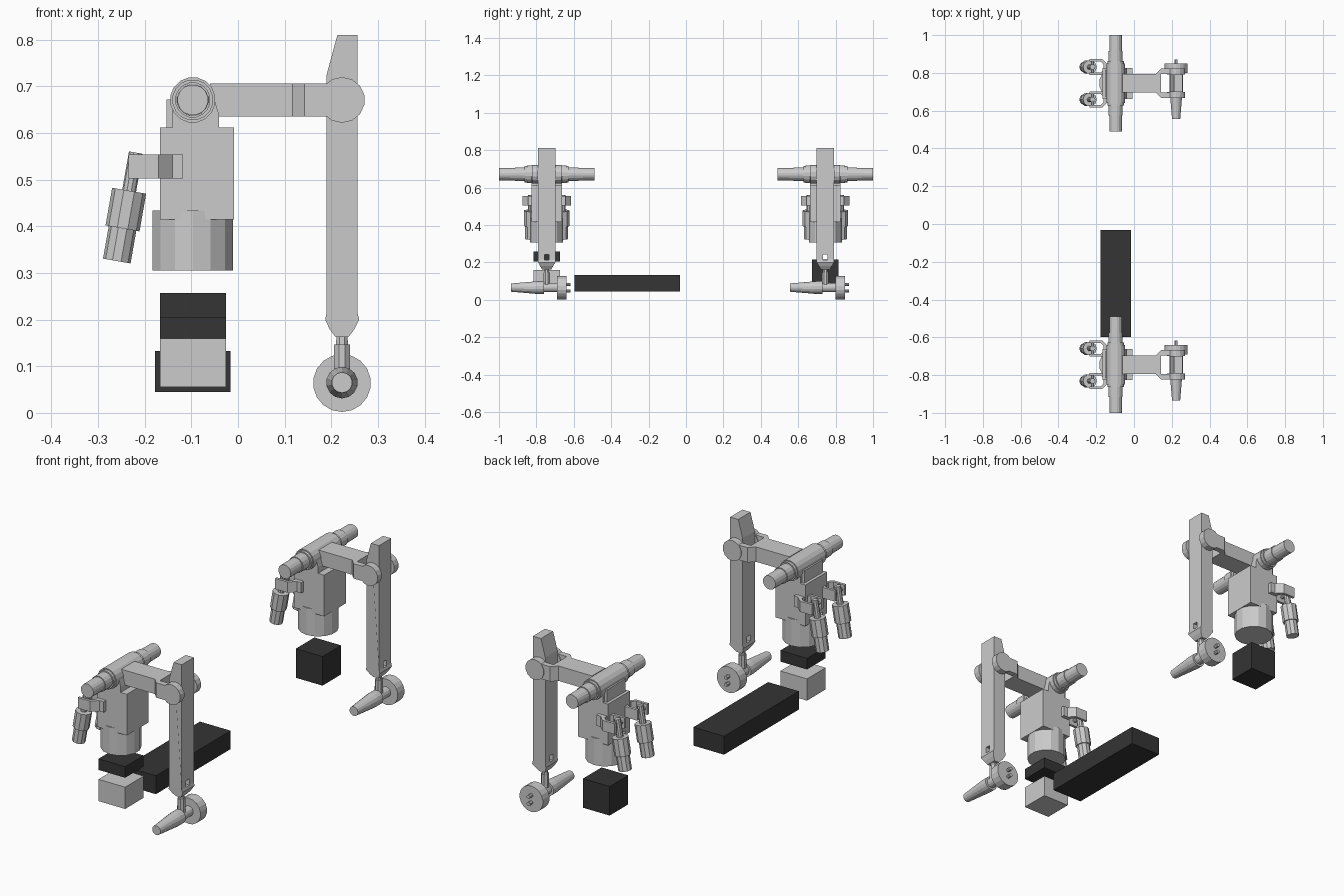
import bpy, bmesh
from mathutils import Vector

if "Cube" in bpy.data.objects:
    bpy.data.objects.remove(bpy.data.objects["Cube"])

dark = bpy.data.materials.new("dark")
dark.diffuse_color = (0.035, 0.035, 0.035, 1)
dark.use_nodes = True
dark.node_tree.nodes["Principled BSDF"].inputs["Base Color"].default_value = dark.diffuse_color


def finish(name, bm, mat=None):
    bmesh.ops.recalc_face_normals(bm, faces=bm.faces)
    me = bpy.data.meshes.new(name)
    bm.to_mesh(me)
    bm.free()
    ob = bpy.data.objects.new(name, me)
    bpy.context.collection.objects.link(ob)
    if mat:
        me.materials.append(mat)
    return ob


def box(name, x0, x1, y0, y1, z0, z1, mat=None):
    bm = bmesh.new()
    bmesh.ops.create_cube(bm, size=1)
    for v in bm.verts:
        v.co = ((x0 + x1) / 2 + v.co.x * (x1 - x0),
                (y0 + y1) / 2 + v.co.y * (y1 - y0),
                (z0 + z1) / 2 + v.co.z * (z1 - z0))
    return finish(name, bm, mat)


def lathe(name, origin, axis, steps, n=12):
    """Closed round part: steps are (distance along axis, radius)."""
    from math import cos, sin, pi
    rot = Vector(axis).to_track_quat('Z', 'Y')
    bm = bmesh.new()
    rings = []
    for d, r in steps:
        rings.append([bm.verts.new(Vector(origin) + rot @ Vector(
            (r * cos(2 * pi * (i + .5) / n), r * sin(2 * pi * (i + .5) / n), d))) for i in range(n)])
    for a, b in zip(rings, rings[1:]):
        for i in range(n):
            j = (i + 1) % n
            bm.faces.new((a[i], a[j], b[j], b[i]))
    bm.faces.new(rings[0])
    bm.faces.new(rings[-1])
    return finish(name, bm)


def prism(name, pts, place, a, b):
    """Extrude a 2D profile from a to b; place maps (u, v, depth) to xyz."""
    bm = bmesh.new()
    lo = [bm.verts.new(place(u, v, a)) for u, v in pts]
    hi = [bm.verts.new(place(u, v, b)) for u, v in pts]
    bm.faces.new(lo)
    bm.faces.new(hi)
    for i in range(len(pts)):
        j = (i + 1) % len(pts)
        bm.faces.new((lo[i], lo[j], hi[j], hi[i]))
    return finish(name, bm)


CX, CZ, LX = -0.097, 0.671, 0.223


def arm_unit(cy, tag):
    Y = (0, 1, 0)
    xz = lambda u, v, d: (u, cy + d, v)
    xy = lambda u, v, d: (u, cy + v, d)
    # cross tube with stepped sleeves
    lathe(tag + "_cross_tube", (CX, cy, CZ), Y,
          [(-.255, .033), (-.17, .034), (-.17, .038), (-.118, .038), (-.118, .044), (-.105, .044), (-.105, .049),
           (.105, .049), (.105, .044), (.118, .044), (.118, .038), (.17, .038), (.17, .034), (.255, .033)], 16)
    # body, shoulders and lower drum
    box(tag + "_body", -.167, -.009, cy - .082, cy + .082, .415, .612)
    prism(tag + "_shoulder", [(-.14, .6), (-.041, .6), (-.041, .64), (-.05, .671), (-.14, .671)], xz, -.082, .082)
    box(tag + "_shoulder_plate", -.153, -.139, cy - .07, cy + .07, .6, .672)
    lathe(tag + "_drum", (CX, cy, 0), (0, 0, 1), [(.305, .088), (.434, .088)], 14)
    # horizontal arm ending in a fork
    half = [(-.06, .05), (.117, .05), (.143, .077), (.225, .077), (.225, .05), (.143, .05)]
    prism(tag + "_fork_arm", half + [(x, -y) for x, y in reversed(half)], xy, .635, .706)
    for s in (-1, 1):
        lathe(tag + "_fork_disc", (LX, cy + s * .063, CZ), Y, [(-.016, .049), (.016, .049)], 14)
    # hanging leg with a slot near the ankle
    leg = prism(tag + "_leg", [(.213, .81), (.256, .81), (.256, .215), (.26, .2), (.25, .18), (.237, .163),
                               (.209, .163), (.196, .18), (.187, .2), (.19, .215), (.19, .725)], xz, -.046, .046)
    for v in leg.data.vertices:
        if v.co.z < .19:
            v.co.y = cy + (v.co.y - cy) * (.75 if v.co.z > .17 else .55)
    cutter = box(tag + "_slot_cutter", .1, .3, cy - .012, cy + .012, .213, .243)
    cutter.hide_render = True
    cutter.hide_set(True)
    cut = leg.modifiers.new("slot", 'BOOLEAN')
    cut.operation, cut.object, cut.solver = 'DIFFERENCE', cutter, 'EXACT'
    # ankle pin, tapered handle and wheel
    lathe(tag + "_ankle_pin", (LX, cy, 0), (0, 0, 1), [(.07, .018), (.147, .018), (.147, .014), (.175, .012)], 8)
    lathe(tag + "_handle", (LX, cy, .065), Y,
          [(-.19, .022), (-.05, .034), (-.015, .034), (-.015, .024), (.06, .024)], 14)
    lathe(tag + "_wheel", (LX, cy, .064), Y, [(.055, .062), (.105, .062)], 18)
    for s in (-1, 1):
        lathe(tag + "_wheel_stud", (LX, cy, .064 + s * .017), Y, [(.1, .009), (.127, .009)], 8)
    # pair of clamps, each holding a tilted canister
    clamp = [(-.235, .043), (-.17, .043), (-.14, .014), (-.118, .014), (-.118, -.014), (-.14, -.014),
             (-.17, -.043), (-.235, -.043), (-.235, -.03), (-.178, -.03), (-.162, -.014),
             (-.162, .014), (-.178, .03), (-.235, .03)]
    for s in (-1, 1):
        prism(tag + "_clamp", [(x, y + s * .086) for x, y in clamp], xy, .503, .554)
        lathe(tag + "_canister", (-.219, cy + s * .086, .558), (-.041, 0, -.233),
              [(0, .015), (.083, .015), (.083, .037), (.165, .037), (.165, .03), (.236, .03)], 10)
        lathe(tag + "_clamp_axle", (-.219, cy + s * .086, .53), Y, [(-.036, .009), (.036, .009)], 8)


arm_unit(-.745, "front")
arm_unit(.745, "rear")

# blocks below the drums
box("front_base_block", -.167, -.026, -.815, -.675, .055, .159)
box("front_dark_slab", -.167, -.026, -.815, -.675, .204, .257, dark)
box("rear_dark_cube", -.167, -.026, .675, .815, .075, .214, dark)
box("long_dark_bar", -.178, -.016, -.597, -.033, .045, .133, dark)
